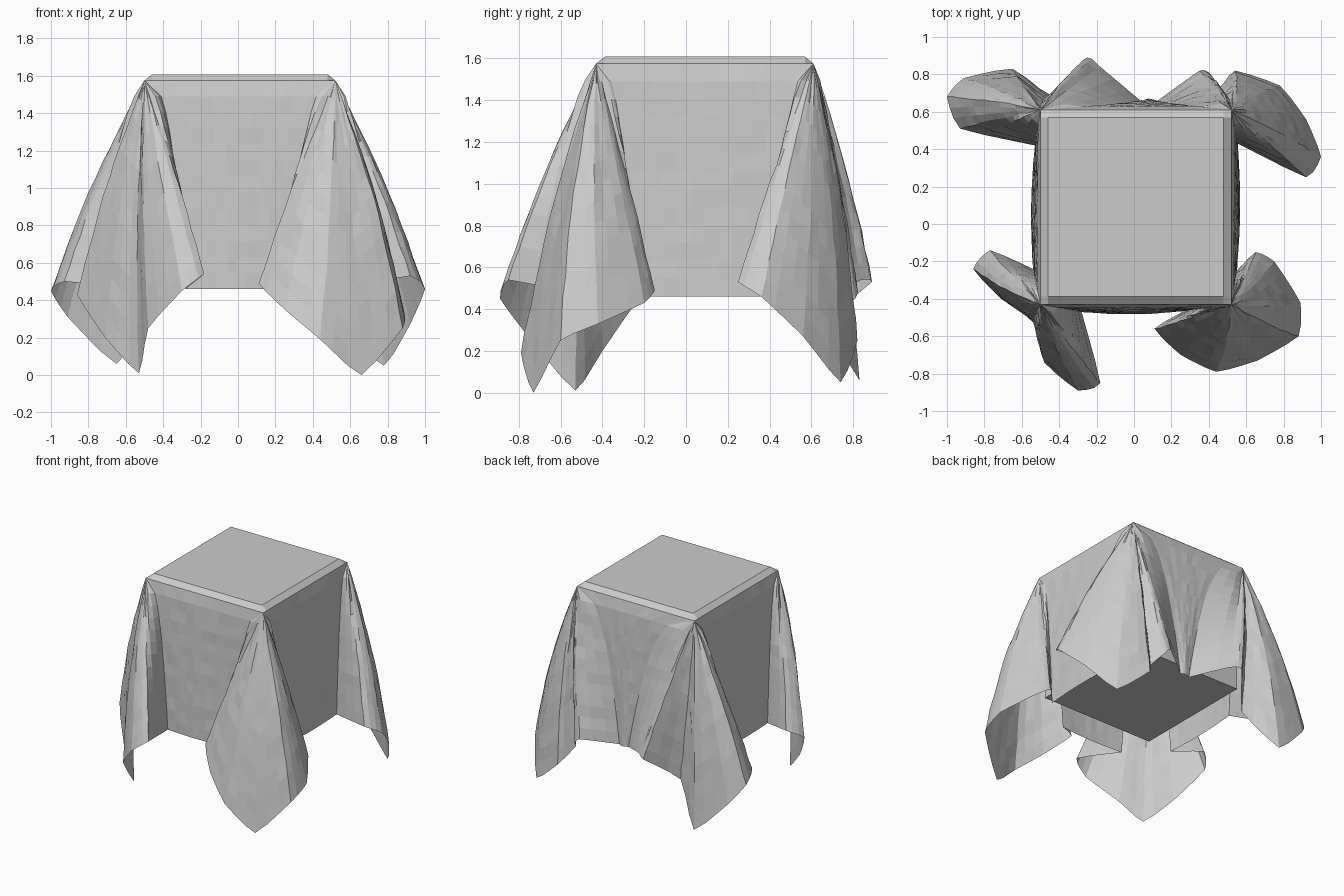
import bpy, bmesh, math, random
from mathutils import Vector

if "Cube" in bpy.data.objects:
    bpy.data.objects.remove(bpy.data.objects["Cube"])

random.seed(3)

# Box corners under the cloth (counter-clockwise from front left)
X0, X1, Y0, Y1, TOP = -0.5, 0.52, -0.43, 0.61, 1.575
CORNERS = [Vector((X0, Y0, TOP)), Vector((X1, Y0, TOP)),
           Vector((X1, Y1, TOP)), Vector((X0, Y1, TOP))]

# Hem of each hanging corner fold, running counter-clockwise
HEMS = [
    # front left
    [(-.54, -.24, .46), (-.77, -.14, .50), (-.86, -.24, .43), (-.71, -.40, .20),
     (-.53, -.53, .01), (-.48, -.74, .25), (-.30, -.89, .45), (-.18, -.85, .54),
     (-.28, -.47, .46)],
    # front right
    [(.27, -.465, .46), (.11, -.56, .49), (.25, -.70, .35), (.44, -.79, .19),
     (.66, -.73, .0), (.88, -.60, .25), (.89, -.42, .33), (.75, -.20, .43),
     (.65, -.15, .49), (.55, -.25, .46)],
    # back right
    [(.555, .43, .46), (.92, .25, .53), (1.0, .36, .46), (.92, .56, .27),
     (.78, .74, .05), (.54, .82, .25), (.45, .72, .38), (.40, .81, .45),
     (.35, .82, .50), (.12, .655, .46)],
    # back left
    [(.04, .655, .46), (-.18, .84, .54), (-.25, .89, .53), (-.43, .68, .34),
     (-.65, .83, .06), (-.91, .78, .31), (-1.0, .68, .45), (-.93, .51, .50),
     (-.53, .42, .46)],
]
ROWS, STEPS = 13, 3


def hem_path(points):
    """Gently rounded curve through the points."""
    p = [Vector(q) for q in points]
    p = [p[0]] + p + [p[-1]]
    out = []
    for i in range(1, len(p) - 2):
        a, b, c, d = p[i - 1:i + 3]
        for k in range(STEPS):
            t = k / STEPS
            v = 0.5 * (2 * b + (c - a) * t + (2 * a - 5 * b + 4 * c - d) * t * t
                       + (3 * b - a - 3 * c + d) * t ** 3)
            v = v.lerp(b.lerp(c, t), .6)
            v.z = max(v.z, 0)
            v.x = max(-1, min(1, v.x))
            out.append(v)
    out.append(p[-1])
    return out


def ray(corner, end, s, side):
    """Point on a hanging line; side=1 hugs the wall, 0 fans out freely."""
    p = corner.lerp(end, s)
    h = end - corner
    h.z = 0
    return p + h * (side * (s ** .35 - s) + (1 - side) * .04 * math.sin(math.pi * s))


def add_grid(bm, func, nu, nv):
    """Quad patch from func(i, j)."""
    g = [[bm.verts.new(func(i, j)) for j in range(nv + 1)] for i in range(nu + 1)]
    for i in range(nu):
        for j in range(nv):
            bm.faces.new((g[i][j], g[i][j + 1], g[i + 1][j + 1], g[i + 1][j]))


bm = bmesh.new()

# Flat top with a narrow bevelled lip
STOPS = [0, .04] + [.04 + .92 * k / 10 for k in range(1, 10)] + [.96, 1]


def top_point(i, j):
    lip = 0 < i < 12 and 0 < j < 12
    return Vector((X0 + (X1 - X0) * STOPS[i], Y0 + (Y1 - Y0) * STOPS[j],
                   1.608 if lip else TOP))


add_grid(bm, top_point, 12, 12)

for n in range(4):
    a, b = CORNERS[n], CORNERS[(n + 1) % 4]
    ha, hb = Vector(HEMS[n][-1]), Vector(HEMS[(n + 1) % 4][0])
    edge = (b - a).normalized()
    out = Vector((edge.y, -edge.x, 0))

    # Side wall between two folds, bowing slightly at the hem
    def wall_point(i, j):
        u, s = STOPS[i], j / ROWS
        p = ray(a, ha, s, 1).lerp(ray(b, hb, s, 1), u)
        p += out * .015 * s * math.sin(math.pi * u)
        if 0 < j < ROWS and 0 < i < 12:
            p += out * random.uniform(-.003, .003)
        return p

    add_grid(bm, wall_point, 12, ROWS)

    # Hanging fold: rays fan from the box corner to the hem
    hem = hem_path(HEMS[n])
    last = len(hem) - 1
    diagonal = Vector((a.x - .01, a.y - .09, 0)).normalized()

    def fold_point(i, j):
        s = j / ROWS
        side = max(0, 1 - min(i, last - i) / STEPS)
        p = ray(a, hem[i], s, side)
        p += diagonal * .03 * math.sin(math.pi * s) * math.sin(math.pi * i / last) ** 2
        if 0 < j < ROWS and 0 < i < last:
            p += Vector((random.uniform(-.004, .004), random.uniform(-.004, .004), 0))
        return p

    add_grid(bm, fold_point, last, ROWS)

bmesh.ops.remove_doubles(bm, verts=bm.verts, dist=.0005)
bmesh.ops.dissolve_degenerate(bm, edges=bm.edges, dist=.0001)
bmesh.ops.recalc_face_normals(bm, faces=bm.faces)
mesh = bpy.data.meshes.new("draped_cloth")
bm.to_mesh(mesh)
bm.free()
bpy.context.collection.objects.link(bpy.data.objects.new("draped_cloth", mesh))

# Box beneath the cloth
bpy.ops.mesh.primitive_cube_add(size=1, location=(.01, .09, 1.075))
box = bpy.context.object
box.name = "covered_box"
box.scale = (.965, .975, .975)
